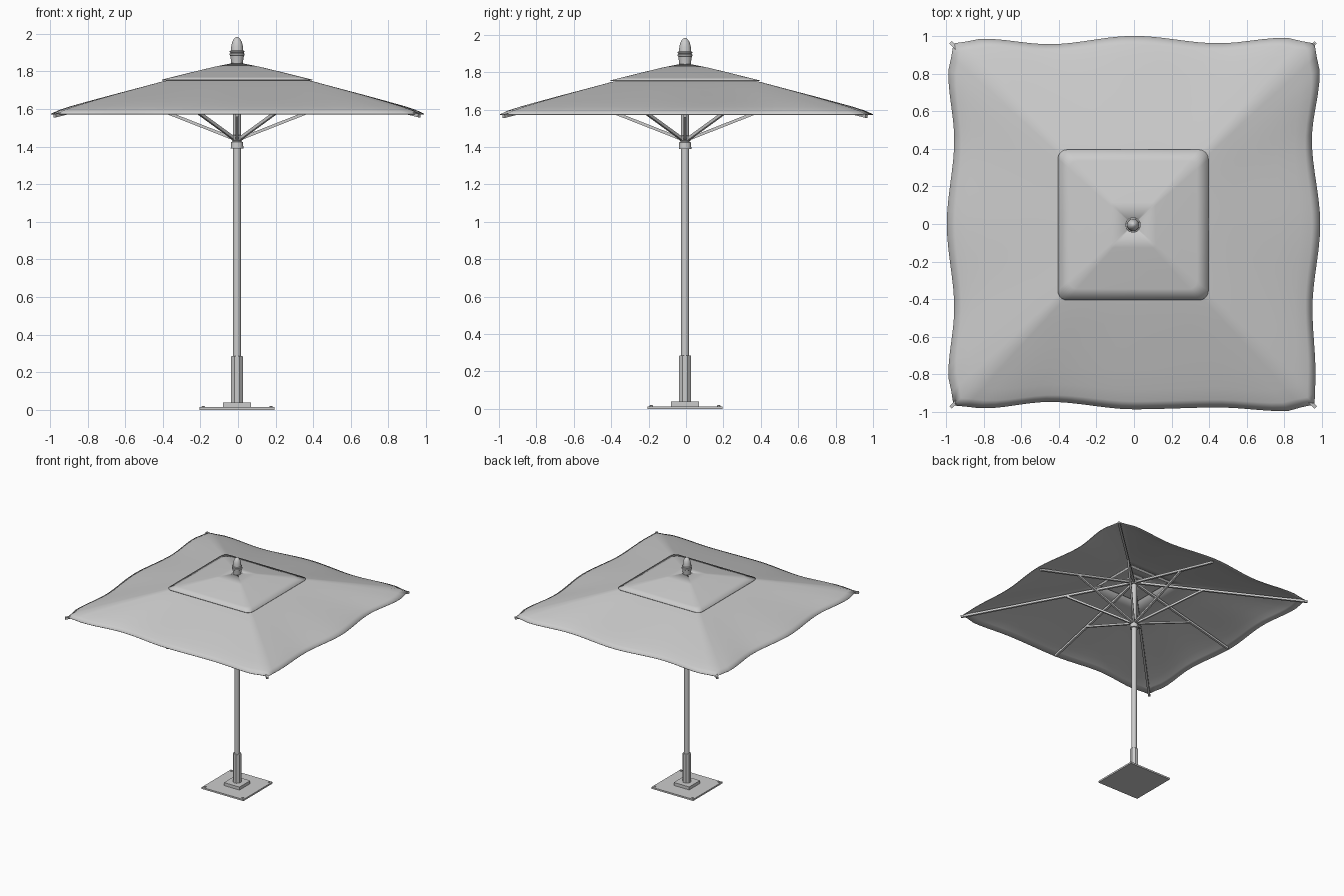
import bpy, bmesh, math
from mathutils import Vector

if "Cube" in bpy.data.objects:
    bpy.data.objects.remove(bpy.data.objects["Cube"])

C = Vector((-0.005, -0.005, 0))  # pole axis


def finish(name, bm, angle=40):
    bmesh.ops.recalc_face_normals(bm, faces=bm.faces)
    me = bpy.data.meshes.new(name)
    bm.to_mesh(me)
    bm.free()
    ob = bpy.data.objects.new(name, me)
    bpy.context.collection.objects.link(ob)
    bpy.ops.object.select_all(action='DESELECT')
    ob.select_set(True)
    bpy.context.view_layer.objects.active = ob
    bpy.ops.object.shade_smooth_by_angle(angle=math.radians(angle))
    return ob


def loft(name, rings, cap=True, angle=40):
    bm = bmesh.new()
    rows = [[bm.verts.new(p) for p in r] for r in rings]
    n = len(rows[0])
    for a, b in zip(rows, rows[1:]):
        for i in range(n):
            bm.faces.new((a[i], a[(i + 1) % n], b[(i + 1) % n], b[i]))
    if cap:
        bm.faces.new(rows[0])
        bm.faces.new(rows[-1])
    return finish(name, bm, angle)


def lathe(name, profile, n=24, angle=40):
    turn = [2 * math.pi * (i + 0.5) / n for i in range(n)]
    return loft(name, [[C + Vector((r * math.cos(t), r * math.sin(t), z)) for t in turn]
                       for r, z in profile], angle=angle)


def box(name, half, z0, z1):
    return loft(name, [[C + Vector((sx * half, sy * half, z)) for sx, sy in
                        ((-1, -1), (1, -1), (1, 1), (-1, 1))] for z in (z0, z1)])


def bar(name, a, b, w):
    a, b = C + Vector(a), C + Vector(b)
    d = (b - a).normalized()
    s = d.cross(Vector((0, 0, 1))).normalized() * w
    u = s.cross(d).normalized() * w
    return loft(name, [[p - s - u, p + s - u, p + s + u, p - s + u] for p in (a, b)])


def interp(xs, ys, x):
    for i in range(len(xs) - 1):
        if x <= xs[i + 1] + 1e-6:
            t = (x - xs[i]) / (xs[i + 1] - xs[i])
            t = t * t * (3 - 2 * t)
            return ys[i] + (ys[i + 1] - ys[i]) * t
    return ys[-1]


# base plate, bolts, block and sleeve
box("base_plate", 0.2, 0.0, 0.014)
box("base_block", 0.074, 0.014, 0.04)
for sx in (-1, 1):
    for sy in (-1, 1):
        o = lathe("plate_bolt", [(0.009, 0.013), (0.009, 0.018), (0.005, 0.021)], 10)
        o.location = (sx * 0.18, sy * 0.18, 0)
lathe("pole_sleeve", [(0.034, 0.04), (0.034, 0.283), (0.032, 0.286)], 8, 20)

# pole, hubs and finial
lathe("pole", [(0.0215, 0.04), (0.0215, 1.86)])
lathe("lower_hub", [(0.034, 1.39), (0.032, 1.425), (0.024, 1.427), (0.024, 1.433),
                    (0.031, 1.435), (0.031, 1.46), (0.022, 1.462)])
lathe("upper_hub", [(0.022, 1.785), (0.033, 1.787), (0.033, 1.82), (0.022, 1.822)])
lathe("finial", [(0.031, 1.835), (0.033, 1.86), (0.037, 1.885), (0.041, 1.888),
                 (0.041, 1.895), (0.036, 1.897), (0.036, 1.901), (0.040, 1.903),
                 (0.040, 1.909), (0.033, 1.911), (0.031, 1.935), (0.026, 1.957),
                 (0.017, 1.973), (0.008, 1.981), (0.001, 1.984)])

# ribs to corners and edge middles, with struts from the lower hub
for k in range(8):
    a = k * math.pi / 4
    m = math.sqrt(2) if k % 2 else 1.0
    c, s = math.cos(a) * m, math.sin(a) * m
    z = lambda r: 1.808 - 0.243 * r / 0.97
    e = 0.97 if k % 2 else 0.965
    j = 0.385 if k % 2 else 0.58
    h = 0.026 / m
    bar("rib", (h * c, h * s, z(h)), (e * c, e * s, z(e)), 0.009)
    bar("strut", (h * c, h * s, 1.445), (j * c, j * s, z(j)), 0.008)

# main canopy: wavy square hem, tapering up to the vent
T = [-0.96, -0.8, -0.45, 0, 0.45, 0.8, 0.96]
HEM = [([0.965, 0.98, 0.945, 0.985, 0.975, 0.995, 0.96], 0),   # front, -y
       ([0.96, 0.965, 0.948, 0.99, 0.945, 0.987, 0.96], 1),    # right, +x
       ([0.96, 0.99, 0.96, 1.0, 0.955, 0.985, 0.96], 2),       # back, +y
       ([0.96, 0.987, 0.955, 0.995, 0.955, 0.987, 0.96], 3)]   # left, -x
N = 28
square, wavy = [], []
for vals, k in HEM:
    ca, sa = round(math.cos(k * math.pi / 2)), round(math.sin(k * math.pi / 2))
    for i in range(N):
        t = -0.96 + 1.92 * i / N
        for out, d in ((square, 0.96), (wavy, interp(T, vals, t))):
            out.append(Vector((t * ca + d * sa, t * sa - d * ca, 0)))
rings = []
for s, zz in ((0.2, 1.787), (0.3, 1.769), (0.42, 1.744), (0.55, 1.71), (0.68, 1.676),
              (0.8, 1.643), (0.9, 1.614), (0.96, 1.593), (1.0, 1.573)):
    rings.append([p.lerp(q, s ** 3) * s + Vector((0, 0, zz)) for p, q in zip(square, wavy)])
canopy = loft("canopy", rings, cap=False, angle=60)

# vent cap: rounded square pyramid
R, H = 0.05, 0.4
rim = []
for k, (sx, sy) in enumerate(((1, 1), (-1, 1), (-1, -1), (1, -1))):
    for i in range(7):
        a = (k + i / 6) * math.pi / 2
        rim.append(Vector((sx * (H - R) + R * math.cos(a), sy * (H - R) + R * math.sin(a), 0)))
cap = loft("vent_cap", [[C + p * s + Vector((0, 0, zz)) for p in rim] for s, zz in
                        ((0.06, 1.842), (0.3, 1.823), (0.6, 1.794), (0.85, 1.769), (1.0, 1.754))],
           cap=False, angle=60)
for ob in (canopy, cap):
    mod = ob.modifiers.new("cloth", 'SOLIDIFY')
    mod.thickness = 0.004
    mod.offset = 0
